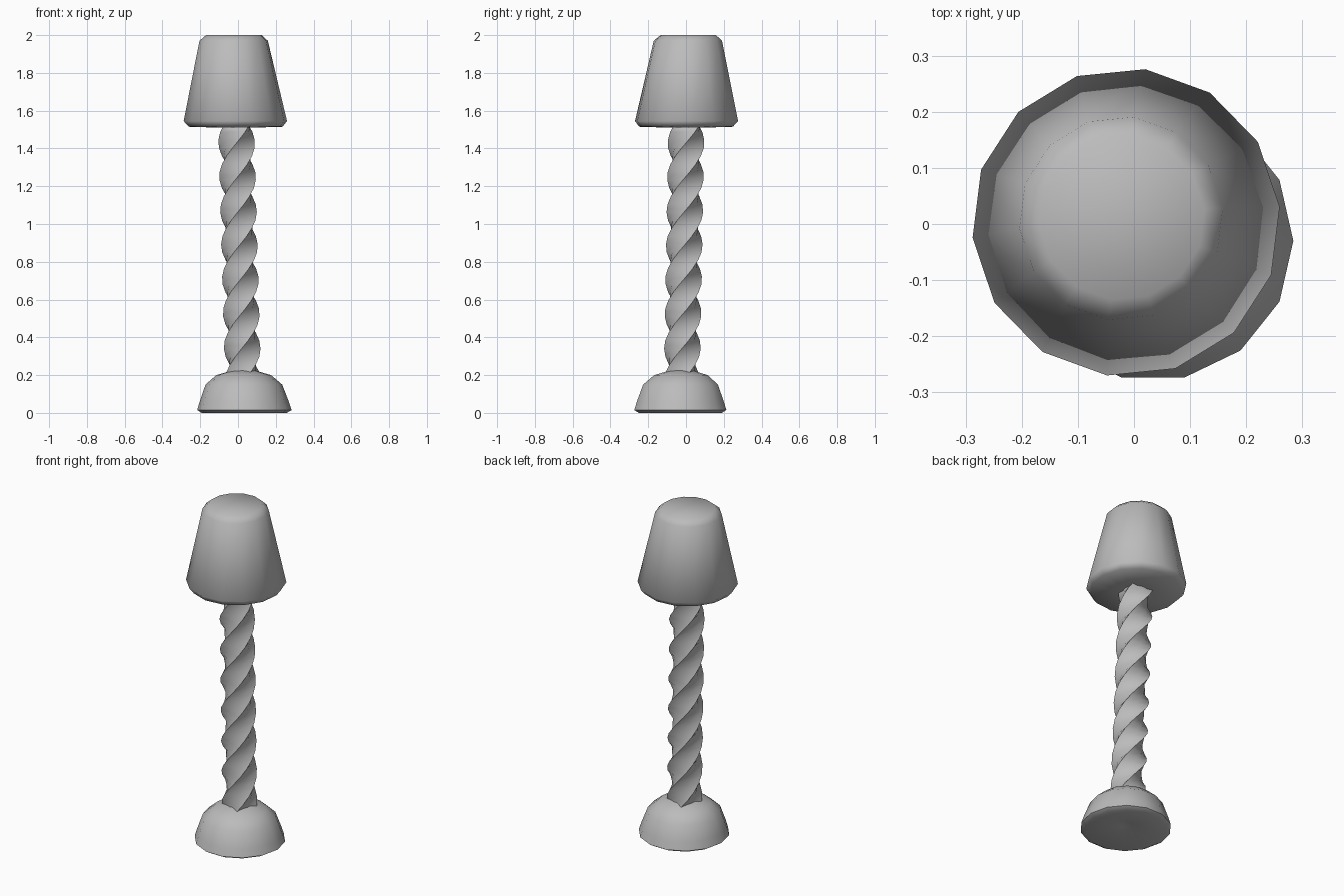
import bpy, bmesh, math

cube = bpy.data.objects.get("Cube")
if cube:
    bpy.data.objects.remove(cube, do_unlink=True)

grey = bpy.data.materials.new("plain grey")
grey.use_nodes = True
colour = (0.5, 0.5, 0.5, 1)
grey.diffuse_color = colour
grey.node_tree.nodes["Principled BSDF"].inputs["Base Color"].default_value = colour


def loft(name, rings, angle):
    """Skin a stack of rings of points; close both ends."""
    bm = bmesh.new()
    loops = [[bm.verts.new(p) for p in ring] for ring in rings]
    n = len(loops[0])
    for low, high in zip(loops, loops[1:]):
        for i in range(n):
            j = (i + 1) % n
            bm.faces.new((low[i], low[j], high[j], high[i]))
    bm.faces.new(loops[0][::-1])
    bm.faces.new(loops[-1])
    bmesh.ops.recalc_face_normals(bm, faces=bm.faces)
    mesh = bpy.data.meshes.new(name)
    bm.to_mesh(mesh)
    bm.free()
    mesh.materials.append(grey)
    obj = bpy.data.objects.new(name, mesh)
    bpy.context.collection.objects.link(obj)
    bpy.ops.object.select_all(action="DESELECT")
    obj.select_set(True)
    bpy.context.view_layer.objects.active = obj
    bpy.ops.object.shade_smooth_by_angle(angle=math.radians(angle))
    return obj


def circle(x, y, z, r, sides, turn=0):
    return [(x + r * math.cos(a), y + r * math.sin(a), z)
            for a in (turn + math.tau * i / sides for i in range(sides))]


# Tapered shade with softened rims and a closed underside
shade = [(-0.01, 0, 1.51, 0.09), (-0.012, 0, 1.515, 0.25), (-0.014, 0.003, 1.545, 0.275),
         (-0.023, 0.01, 1.97, 0.182), (-0.022, 0.012, 2.0, 0.148)]
loft("lamp_shade", [circle(*ring, 14, 0.1) for ring in shade], 75)

# Domed foot, slightly hollow underneath
foot = [(0.03, -0.03, 0.04, 0.03), (0.033, -0.03, 0.0, 0.225), (0.034, -0.03, 0.015, 0.25),
        (0.033, -0.03, 0.06, 0.236), (0.031, -0.029, 0.15, 0.203),
        (0.03, -0.027, 0.2, 0.145), (0.03, -0.025, 0.225, 0.06)]
loft("foot", [circle(*ring, 14) for ring in foot], 60)

# Leaning column: a softened square twisted a quarter turn per bead
bottom, top, bead, steps = 0.17, 1.53, 0.181, 32
column = []
for k in range(steps + 1):
    t = k / steps
    z = bottom + (top - bottom) * t
    x, y = 0.027 - 0.037 * t, -0.022 + 0.024 * t
    turn = math.pi / 2 * (z - 1.43) / bead
    corners = circle(x, y, z, 0.097, 8, turn)
    sides = circle(x, y, z, 0.071, 8, turn)
    column.append([sides[i] if i % 2 else corners[i] for i in range(8)])
loft("twisted_column", column, 80)
